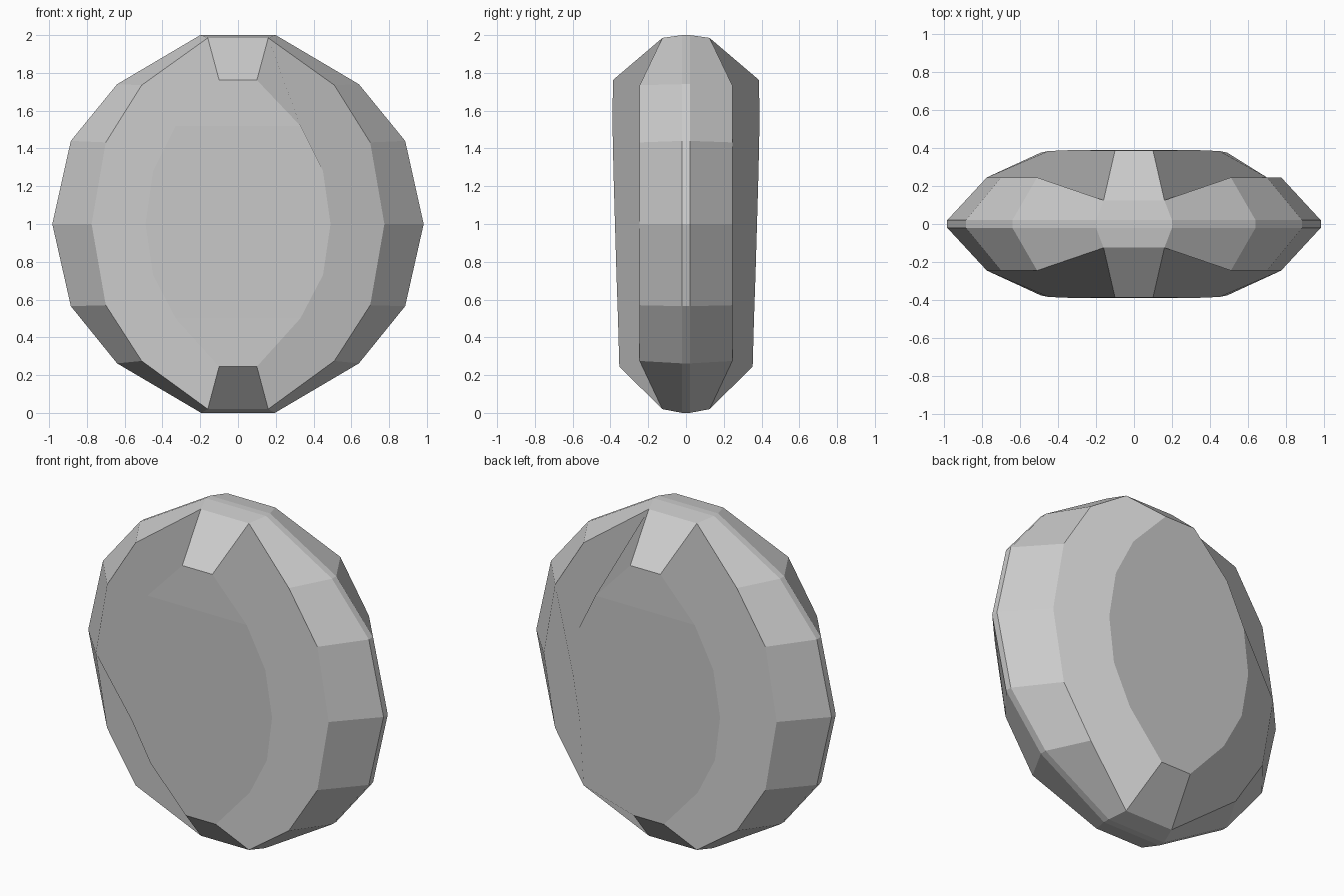
import bpy
import bmesh

if "Cube" in bpy.data.objects:
    bpy.data.objects.remove(bpy.data.objects["Cube"])

# Right-hand half outlines of the front side, top to bottom: (x, y, z)
RIM = [(0.20, -0.02, 2.0), (0.64, -0.02, 1.74), (0.885, -0.02, 1.44), (0.983, -0.02, 1.0),
       (0.885, -0.02, 0.565), (0.64, -0.02, 0.262), (0.195, -0.02, 0.0)]
SHOULDER = [(0.16, -0.125, 1.985), (0.51, -0.245, 1.735), (0.70, -0.245, 1.432),
            (0.775, -0.245, 1.0), (0.70, -0.245, 0.57), (0.51, -0.245, 0.275),
            (0.16, -0.125, 0.02)]
FACE = [(0.10, -0.387, 1.762), (0.33, -0.389, 1.52), (0.45, -0.384, 1.28), (0.49, -0.376, 1.0),
        (0.45, -0.368, 0.73), (0.33, -0.36, 0.5), (0.10, -0.353, 0.245)]
# Inner folds wanted in each crescent panel: 0-6 shoulder, 7-13 face from the bottom up
FOLDS = {(1, 1): [(3, 10)], (-1, 1): [(3, 8), (3, 10)],
         (-1, -1): [(3, 12), (3, 10)], (1, -1): [(2, 9), (2, 5), (5, 9)]}

bm = bmesh.new()


def half_ring(points, sx, sy):
    return [bm.verts.new((sx * x, sy * y, z)) for x, y, z in points]


def crescent_panel(verts, folds, flip):
    """Add one many-sided panel, starting at the corner that folds as wanted."""
    best, best_score = None, -1
    for start in range(14):
        order = [(start + k) % 14 for k in range(14)]
        if flip:
            order.reverse()
        test = bpy.data.meshes.new("test")
        test.from_pydata([v.co[:] for v in verts], [], [order])
        test.calc_loop_triangles()
        tris = [set(t.vertices) for t in test.loop_triangles]
        score = sum(any(set(f) <= t for t in tris) for f in folds)
        bpy.data.meshes.remove(test)
        if score > best_score:
            best, best_score = order, score
    bm.faces.new([verts[i] for i in best])


rims = {}
for sy in (1, -1):
    sides = {}
    for sx in (1, -1):
        rim, shoulder, face = (half_ring(p, sx, sy) for p in (RIM, SHOULDER, FACE))
        # bevelled facets from rim to shoulder
        for i in range(6):
            bm.faces.new((rim[i], rim[i + 1], shoulder[i + 1], shoulder[i]))
        # crescent panel from shoulder to face
        crescent_panel(shoulder + face[::-1], FOLDS[sx, sy], sx == sy)
        sides[sx] = (rim, shoulder, face)
        rims[sx, sy] = rim
    (ra, sa, fa), (rb, sb, fb) = sides[1], sides[-1]
    # flat central face with its upper and lower panels
    bm.faces.new(fa[1:6] + fb[1:6][::-1])
    for i, j in ((0, 1), (5, 6)):
        bm.faces.new((fa[i], fa[j], fb[j], fb[i]))
    # chamfer notches and end strips at top and bottom
    for i in (0, 6):
        bm.faces.new((sa[i], fa[i], fb[i], sb[i]))
        bm.faces.new((ra[i], sa[i], sb[i], rb[i]))

# narrow edge band joining front and back
for sx in (1, -1):
    f, b = rims[sx, 1], rims[sx, -1]
    for i in range(6):
        bm.faces.new((f[i], f[i + 1], b[i + 1], b[i]))
for i in (0, 6):
    bm.faces.new((rims[1, 1][i], rims[1, -1][i], rims[-1, -1][i], rims[-1, 1][i]))

bmesh.ops.recalc_face_normals(bm, faces=bm.faces)
mesh = bpy.data.meshes.new("faceted_disc")
bm.to_mesh(mesh)
bm.free()
obj = bpy.data.objects.new("faceted_disc", mesh)
bpy.context.collection.objects.link(obj)
